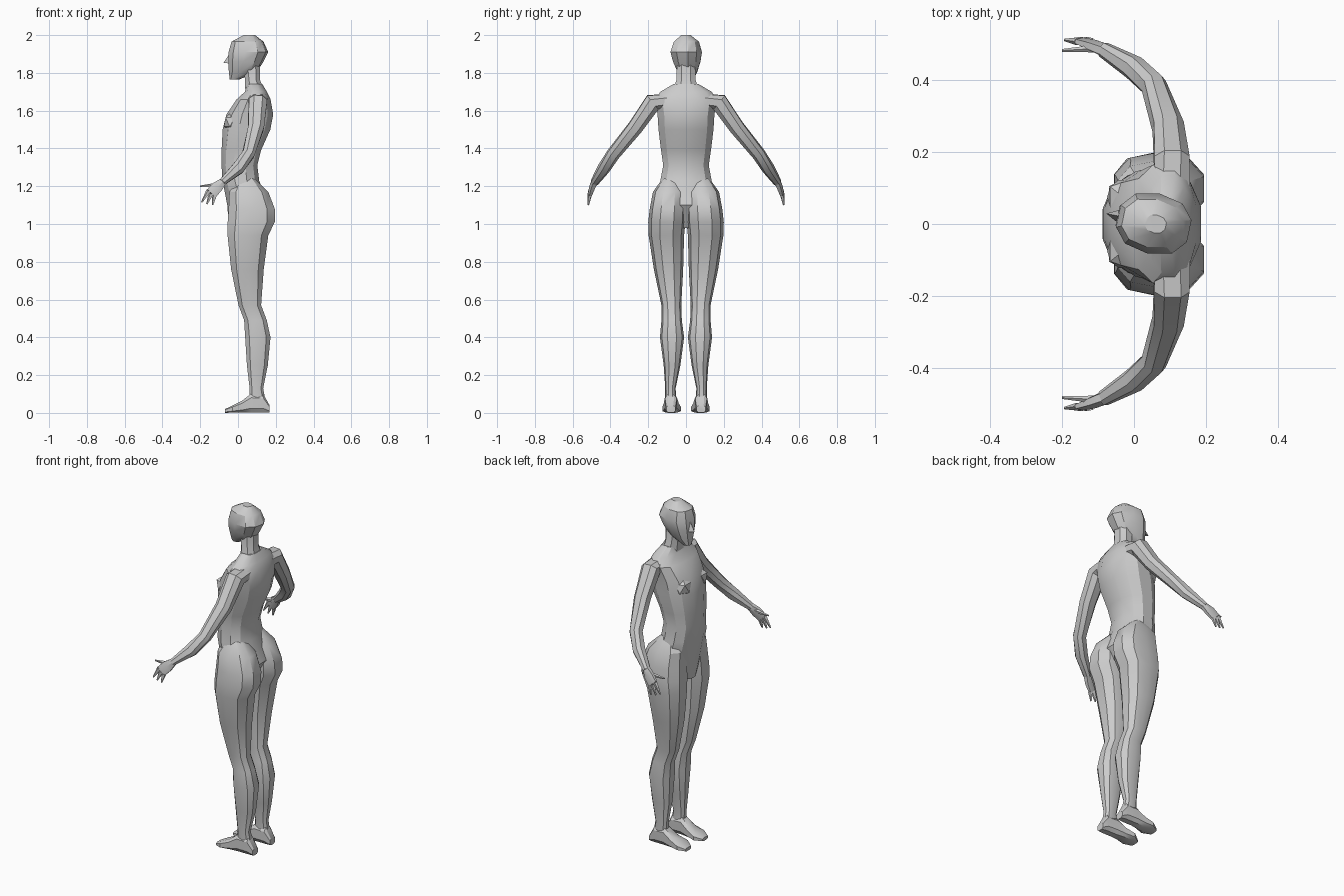
import bpy, bmesh, math
from mathutils import Vector, Matrix

if "Cube" in bpy.data.objects:
    bpy.data.objects.remove(bpy.data.objects["Cube"])

grey = bpy.data.materials.new("plain grey")
grey.use_nodes = True
grey.diffuse_color = (0.6, 0.6, 0.6, 1)
grey.node_tree.nodes["Principled BSDF"].inputs["Base Color"].default_value = (0.6, 0.6, 0.6, 1)
parts = []


def finish(name, bm, mirror):
    bmesh.ops.recalc_face_normals(bm, faces=bm.faces)
    mesh = bpy.data.meshes.new(name)
    bm.to_mesh(mesh)
    bm.free()
    mesh.materials.append(grey)
    ob = bpy.data.objects.new(name, mesh)
    bpy.context.collection.objects.link(ob)
    if mirror:
        m = ob.modifiers.new("mirror", "MIRROR")
        m.use_axis = (False, True, False)
    parts.append(ob)
    return ob


def add_loft(bm, rings, sides, power=0.85):
    """Skin rounded sections, each given as (centre, half axis u, half axis v)."""
    loops = []
    for c, u, v in rings:
        loop = []
        for i in range(sides):
            a = 2 * math.pi * (i + 0.5) / sides
            cu, sv = math.cos(a), math.sin(a)
            cu = math.copysign(abs(cu) ** power, cu)
            sv = math.copysign(abs(sv) ** power, sv)
            loop.append(bm.verts.new(Vector(c) + Vector(u) * cu + Vector(v) * sv))
        loops.append(loop)
    for a, b in zip(loops, loops[1:]):
        for i in range(sides):
            j = (i + 1) % sides
            bm.faces.new((a[i], a[j], b[j], b[i]))
    bm.faces.new(loops[0])
    bm.faces.new(loops[-1])


def upright(name, rows, sides=10, mirror=False):
    """Rows of height, front x, back x, low y, high y."""
    bm = bmesh.new()
    add_loft(bm, [(((f + b) / 2, (l + h) / 2, z), ((b - f) / 2, 0, 0), (0, (h - l) / 2, 0))
                  for z, f, b, l, h in rows], sides)
    return finish(name, bm, mirror)


def add_tube(bm, path, sides):
    """Rows of x, y, z, wide radius, thin radius along a limb."""
    pts = [Vector(p[:3]) for p in path]
    rings = []
    for i, p in enumerate(path):
        t = (pts[min(i + 1, len(pts) - 1)] - pts[max(i - 1, 0)]).normalized()
        u = t.cross(Vector((0, 1, 0))).normalized()
        rings.append((pts[i], u * p[3], t.cross(u) * p[4]))
    add_loft(bm, rings, sides)


# Torso and neck
torso = [(0.98, -.05, .10, .05), (1.10, -.06, .165, .15), (1.23, -.085, .115, .14),
         (1.31, -.09, .105, .124), (1.39, -.09, .125, .136), (1.50, -.085, .175, .15),
         (1.58, -.065, .19, .155), (1.66, -.01, .175, .17), (1.70, .035, .155, .14),
         (1.74, .045, .13, .07)]
upright("torso", [(z, f, b, -w, w) for z, f, b, w in torso], 12)
neck = [(1.68, .035, .155, .085), (1.76, .035, .12, .055), (1.87, .02, .12, .05)]
upright("neck", [(z, f, b, -w, w) for z, f, b, w in neck], 8)

# Low chest forms
bm = bmesh.new()
bmesh.ops.create_icosphere(bm, subdivisions=1, radius=1,
                           matrix=Matrix.Translation((-.03, .075, 1.54)) @ Matrix.Diagonal((.05, .055, .055, 1)))
finish("chest_forms", bm, True)

# Head and nose, turned slightly to one side
skull = [(1.765, -.045, .005, .025), (1.805, -.05, .10, .052), (1.86, -.052, .135, .074),
         (1.91, -.05, .16, .085), (1.965, -.035, .135, .068), (2.0, .03, .09, .025)]
head = upright("head", [(z, f, b, -w, w) for z, f, b, w in skull], 10)
bm = bmesh.new()
nose = [bm.verts.new(p) for p in ((-.045, 0, 1.905), (-.045, -.018, 1.85), (-.045, .018, 1.85), (-.08, 0, 1.853))]
for f in ((0, 1, 3), (0, 3, 2), (1, 2, 3), (0, 2, 1)):
    bm.faces.new([nose[i] for i in f])
nose_ob = finish("nose", bm, False)
pivot = Vector((.06, 0, 0))
turn = Matrix.Translation(pivot) @ Matrix.Rotation(math.radians(-12), 4, "Z") @ Matrix.Translation(-pivot)
for ob in (head, nose_ob):
    ob.data.transform(turn)

# Legs with hips
upright("legs", [(1.24, .00, .09, .03, .125), (1.17, -.05, .165, .005, .175),
                 (1.08, -.055, .20, .001, .192), (1.01, -.06, .20, .003, .20),
                 (.94, -.06, .165, .010, .198), (.76, -.04, .14, .015, .17),
                 (.57, .00, .125, .025, .13), (.49, .03, .155, .022, .13),
                 (.40, .035, .175, .010, .138), (.25, .045, .16, .03, .118),
                 (.13, .06, .135, .055, .11), (.05, .06, .15, .05, .11)], 10, True)

# Feet: rows of x, middle y, half width, height
feet = [(.168, .08, .025, .04), (.135, .08, .033, .10), (.07, .08, .034, .105),
        (.02, .078, .042, .065), (-.03, .076, .052, .04), (-.07, .078, .028, .02)]
bm = bmesh.new()
add_loft(bm, [((x, y, h / 2), (0, w, 0), (0, 0, h / 2)) for x, y, w, h in feet], 8, 0.65)
finish("feet", bm, True)

# Arms
bm = bmesh.new()
add_tube(bm, [(.105, .10, 1.65, .055, .04), (.105, .175, 1.645, .052, .05),
              (.095, .27, 1.51, .045, .042), (.055, .385, 1.37, .035, .036),
              (.00, .435, 1.295, .036, .033), (-.085, .485, 1.22, .02, .022)], 8)
finish("arms", bm, True)

# Hands: palm, three fingers and a thumb
bm = bmesh.new()
add_tube(bm, [(-.075, .48, 1.23, .019, .02), (-.11, .497, 1.195, .034, .016),
              (-.142, .508, 1.162, .034, .011)], 6)
for start, tip in (((-.155, .508, 1.175), (-.192, .512, 1.115)),
                   ((-.142, .51, 1.16), (-.165, .515, 1.105)),
                   ((-.125, .51, 1.15), (-.135, .517, 1.10)),
                   ((-.11, .488, 1.205), (-.20, .483, 1.20))):
    add_tube(bm, [(*start, .014, .011), (*tip, .004, .004)], 5)
finish("hands", bm, True)

# Smooth shading that keeps the harder edges
bpy.ops.object.select_all(action="DESELECT")
for ob in parts:
    ob.select_set(True)
bpy.context.view_layer.objects.active = parts[0]
bpy.ops.object.shade_smooth_by_angle(angle=math.radians(30))
